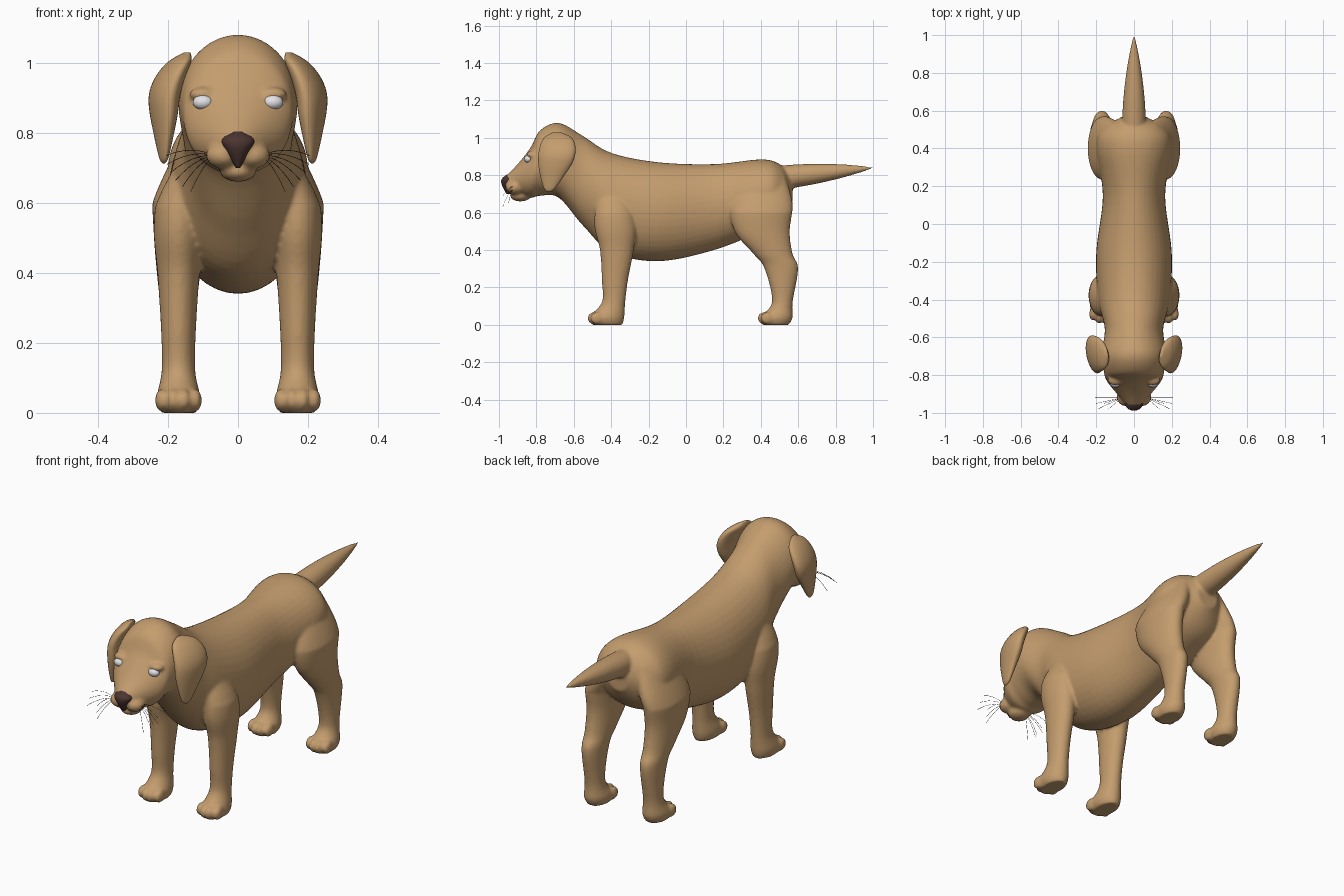
import bpy, bmesh, math
from mathutils import Vector, Matrix

if "Cube" in bpy.data.objects:
    bpy.data.objects.remove(bpy.data.objects["Cube"])


def material(name, color):
    mat = bpy.data.materials.new(name)
    mat.use_nodes = True
    mat.diffuse_color = (*color, 1)
    shader = mat.node_tree.nodes["Principled BSDF"]
    shader.inputs["Base Color"].default_value = (*color, 1)
    return mat


tan_fur = material("tan fur", (0.55, 0.335, 0.155))
dark_brown = material("dark brown nose", (0.07, 0.035, 0.03))
eye_white = material("eye white", (0.8, 0.8, 0.83))
whisker_black = material("whisker black", (0.01, 0.01, 0.01))


def smooth_rows(rows, steps=6):
    """Interpolate smoothly between the rows of a profile."""
    rows = [Vector(row) for row in rows]
    last = len(rows) - 1
    result = []
    for i in range(last):
        start, end = rows[i], rows[i + 1]
        start_slope = (end - rows[max(i - 1, 0)]) / 2
        end_slope = (rows[min(i + 2, last)] - start) / 2
        for step in range(steps):
            t = step / steps
            ease = t * t * (3 - 2 * t)
            result.append(start + (end - start) * ease
                          + start_slope * (t * (1 - t) ** 2)
                          - end_slope * (t * t * (1 - t)))
    return result + [rows[last]]


def loft(bm, rows, upright, center_x=lambda position: 0, side=1, skew=0, sides=40):
    """Skin elliptical rings; each row is position, half width, low edge, high edge."""
    rings = []
    for position, half_width, low, high in smooth_rows(rows):
        ring = []
        for k in range(sides):
            angle = math.tau * k / sides
            offset = (high - low) / 2 * math.sin(angle)
            x = center_x(position) + half_width * math.cos(angle) + skew * offset
            other = (low + high) / 2 + offset
            yz = (other, position) if upright else (position, other)
            ring.append(bm.verts.new((side * x, *yz)))
        rings.append(ring)
    faces = [bm.faces.new(rings[0]), bm.faces.new(rings[-1])]
    for lower, upper in zip(rings, rings[1:]):
        for k in range(sides):
            faces.append(bm.faces.new((lower[k - 1], lower[k], upper[k], upper[k - 1])))
    bmesh.ops.recalc_face_normals(bm, faces=faces)


def ball(bm, center, radii):
    placement = Matrix.Translation(center) @ Matrix.Diagonal((*radii, 1))
    bmesh.ops.create_uvsphere(bm, u_segments=24, v_segments=16, radius=1, matrix=placement)


def link(name, data, mat):
    data.materials.append(mat)
    obj = bpy.data.objects.new(name, data)
    bpy.context.collection.objects.link(obj)
    return obj


def finish(bm, name, mat):
    mesh = bpy.data.meshes.new(name)
    bm.to_mesh(mesh)
    bm.free()
    mesh.shade_smooth()
    return link(name, mesh, mat)


# Head, neck and torso, from muzzle to rump
body = bmesh.new()
trunk = [
    (-0.97, 0.03, 0.74, 0.79), (-0.9, 0.09, 0.7, 0.86), (-0.83, 0.145, 0.68, 0.95),
    (-0.78, 0.16, 0.69, 1.04), (-0.68, 0.17, 0.68, 1.08), (-0.55, 0.155, 0.53, 1.01),
    (-0.4, 0.19, 0.39, 0.92), (-0.15, 0.2, 0.34, 0.87), (0.15, 0.165, 0.4, 0.86),
    (0.4, 0.2, 0.5, 0.885), (0.5, 0.17, 0.56, 0.86), (0.57, 0.06, 0.66, 0.79)]
loft(body, trunk, upright=False)

# Tail, tapering to a rounded tip
tail = []
for step in range(9):
    t = step / 8
    radius = 0.06 * (1 - t * t) + 0.004
    middle = 0.785 + 0.055 * t
    tail.append((0.48 + 0.52 * t, radius, middle - radius, middle + radius))
loft(body, tail, upright=False)

# Legs with paws, from the ground up
front_leg = [
    (0, 0.05, -0.5, -0.34), (0.04, 0.063, -0.52, -0.33), (0.12, 0.048, -0.45, -0.325),
    (0.24, 0.05, -0.45, -0.31), (0.4, 0.06, -0.46, -0.28), (0.55, 0.07, -0.49, -0.27),
    (0.8, 0.04, -0.46, -0.34)]
hind_leg = [
    (0, 0.05, 0.41, 0.55), (0.04, 0.063, 0.39, 0.57), (0.12, 0.046, 0.46, 0.57),
    (0.3, 0.052, 0.42, 0.6), (0.38, 0.06, 0.36, 0.57), (0.5, 0.07, 0.26, 0.555),
    (0.65, 0.075, 0.24, 0.57), (0.8, 0.06, 0.33, 0.53)]


def leg_center(height):
    """Legs stand straight, then lean into the torso."""
    return 0.17 - 0.4 * max(0, height - 0.6)


for side in (-1, 1):
    for leg, toe_y in ((front_leg, -0.5), (hind_leg, 0.41)):
        loft(body, leg, upright=True, center_x=leg_center, side=side)
        for toe in range(4):
            spread = (toe - 1.5) * 0.032
            center = (side * (0.17 + spread), toe_y + abs(spread) / 2, 0.036)
            ball(body, center, (0.019, 0.036, 0.033))
    # Lips and brows
    ball(body, (side * 0.042, -0.915, 0.735), (0.05, 0.05, 0.038))
    ball(body, (side * 0.1, -0.826, 0.91), (0.04, 0.028, 0.02))

# Chin
ball(body, (0, -0.885, 0.69), (0.052, 0.055, 0.03))

# Blend the furry volumes into one skin
skin = finish(body, "body", tan_fur)
remesh = skin.modifiers.new("Blend", "REMESH")
remesh.mode = "VOXEL"
remesh.voxel_size = 0.008
remesh.use_smooth_shade = True
soften = skin.modifiers.new("Soften", "SMOOTH")
soften.iterations = 6

# Nose, narrow at the bottom
nose = bmesh.new()
loft(nose, [(0.7, 0.006, -0.96, -0.93), (0.75, 0.035, -0.985, -0.92),
            (0.78, 0.046, -0.985, -0.92), (0.803, 0.018, -0.96, -0.92)], upright=True)
finish(nose, "nose", dark_brown)

# Hanging ears: height, back-to-front extent; thickness follows the extent
ear_outline = [(0.712, -0.74, -0.725), (0.73, -0.76, -0.7), (0.8, -0.78, -0.65),
               (0.87, -0.79, -0.605), (0.94, -0.785, -0.59), (1, -0.76, -0.61),
               (1.03, -0.71, -0.67)]
ear_rows = [(z, 0.21 * (back - front), front, back) for z, front, back in ear_outline]


def ear_center(height):
    """Ears hang straight and curl onto the skull at the top."""
    return 0.212 - 3 * max(0, height - 0.88) ** 2


for side, label in ((-1, "right"), (1, "left")):
    ear = bmesh.new()
    loft(ear, ear_rows, upright=True, center_x=ear_center, side=side, skew=0.18)
    finish(ear, label + "_ear", tan_fur)

    # Eye
    eye = bmesh.new()
    ball(eye, (side * 0.1, -0.843, 0.887), (0.029, 0.022, 0.021))
    finish(eye, label + "_eye", eye_white)

    # Whiskers fanning out and drooping from the lip
    curve = bpy.data.curves.new(label + "_whiskers", "CURVE")
    curve.dimensions = "3D"
    curve.bevel_depth = 0.0008
    curve.bevel_resolution = 0
    for i in range(6):
        angle = math.radians(12 * i)
        root = Vector((0.065, -0.92, 0.735))
        reach = Vector((0.14 * math.cos(angle), -0.03 * (i % 3), -0.12 * math.sin(angle)))
        spline = curve.splines.new("POLY")
        spline.points.add(6)
        for k, point in enumerate(spline.points):
            t = k / 6
            place = root + reach * t
            arch = 0.06 * t * (1 - t)
            point.co = (side * place.x, place.y, place.z + arch, 1)
    link(label + "_whiskers", curve, whisker_black)
